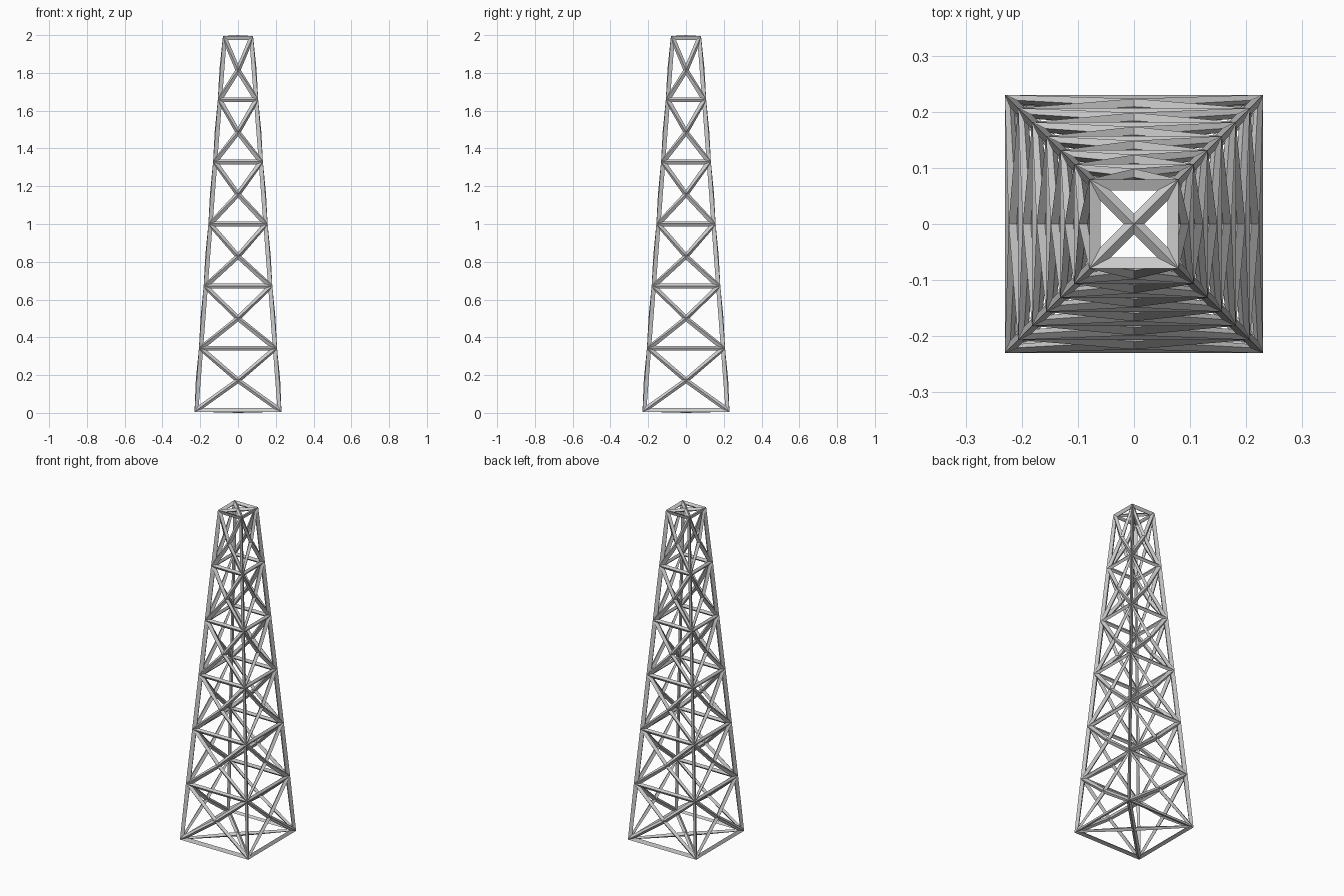
import bpy, bmesh

if "Cube" in bpy.data.objects:
    bpy.data.objects.remove(bpy.data.objects["Cube"])

THICK = 0.026          # strut thickness
H = 2.0 - THICK        # height of the guide cage
LEVELS = 6
BASE, TOP = 0.2225, 0.0725   # half widths of the guide cage

bm = bmesh.new()

# square rings tapering upward
rings = []
for i in range(LEVELS + 1):
    f = i / LEVELS
    r = BASE + (TOP - BASE) * f
    z = THICK / 2 + H * f
    rings.append([bm.verts.new((x * r, y * r, z))
                  for x, y in ((-1, -1), (1, -1), (1, 1), (-1, 1))])

# side panels and end caps
for lo, hi in zip(rings, rings[1:]):
    for k in range(4):
        n = (k + 1) % 4
        bm.faces.new((lo[k], lo[n], hi[n], hi[k]))
bm.faces.new(rings[0][::-1])
bm.faces.new(rings[-1])

# poking every panel gives the cross braces
bmesh.ops.poke(bm, faces=bm.faces[:])
bmesh.ops.recalc_face_normals(bm, faces=bm.faces[:])

mesh = bpy.data.meshes.new("lattice_tower")
bm.to_mesh(mesh)
bm.free()
tower = bpy.data.objects.new("lattice_tower", mesh)
bpy.context.collection.objects.link(tower)

# turn the panel edges into struts
wire = tower.modifiers.new("struts", 'WIREFRAME')
wire.thickness = THICK
wire.offset = 0
wire.use_even_offset = True
wire.use_replace = True
